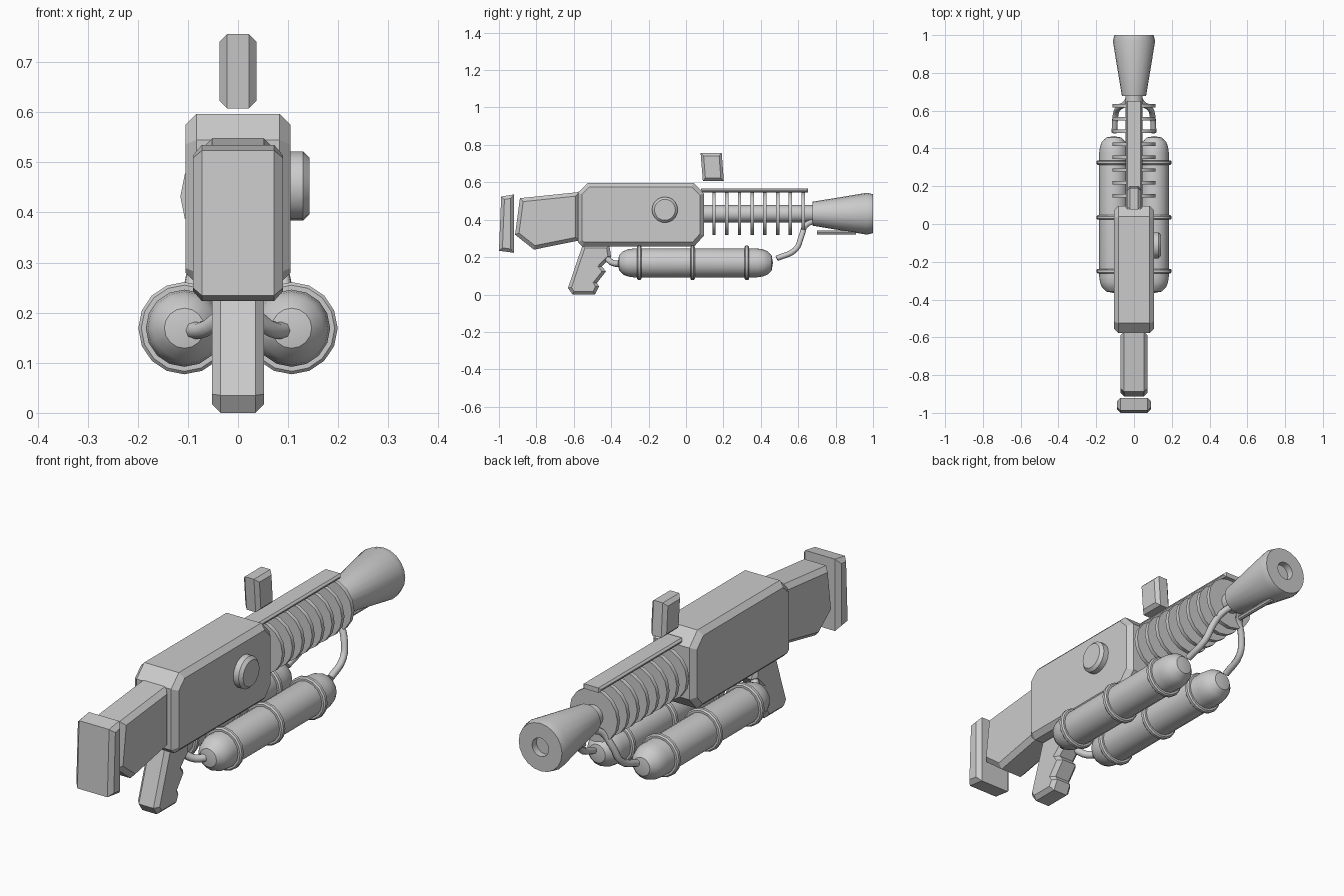
import bpy, bmesh, math
from mathutils import Vector, Matrix

if "Cube" in bpy.data.objects:
    bpy.data.objects.remove(bpy.data.objects["Cube"])

grey = bpy.data.materials.new("plain_grey")
grey.diffuse_color = (0.6, 0.6, 0.6, 1)
grey.use_nodes = True
grey.node_tree.nodes["Principled BSDF"].inputs["Base Color"].default_value = grey.diffuse_color


def finish(name, bm, smooth=False):
    bmesh.ops.recalc_face_normals(bm, faces=bm.faces)
    me = bpy.data.meshes.new(name)
    bm.to_mesh(me)
    bm.free()
    me.materials.append(grey)
    ob = bpy.data.objects.new(name, me)
    bpy.context.collection.objects.link(ob)
    if smooth:
        bpy.ops.object.select_all(action='DESELECT')
        bpy.context.view_layer.objects.active = ob
        ob.select_set(True)
        bpy.ops.object.shade_smooth_by_angle(angle=math.radians(32))
    return ob


def slab(name, profile, half, bevel):
    """Side profile (y, z) extruded across x, with chamfered side rims."""
    bm = bmesh.new()
    face = bm.faces.new([bm.verts.new((-half, y, z)) for y, z in profile])
    ext = bmesh.ops.extrude_face_region(bm, geom=[face], use_keep_orig=True)
    bmesh.ops.translate(bm, vec=(2 * half, 0, 0),
                        verts=[v for v in ext["geom"] if isinstance(v, bmesh.types.BMVert)])
    bmesh.ops.recalc_face_normals(bm, faces=bm.faces)
    rims = [e for e in bm.edges if abs(e.verts[0].co.x - e.verts[1].co.x) < 1e-6]
    bmesh.ops.bevel(bm, geom=rims, offset=bevel, segments=1, profile=0.5, affect='EDGES')
    return finish(name, bm)


def lathe(name, profile, x=0, z=0, sides=16, matrix=None):
    """Profile (y, radius) turned around a line parallel to y."""
    bm = bmesh.new()
    vs = [bm.verts.new((r, y, 0)) for y, r in profile]
    es = [bm.edges.new(p) for p in zip(vs, vs[1:])]
    bmesh.ops.spin(bm, geom=vs + es, cent=(0, 0, 0), axis=(0, 1, 0),
                   angle=2 * math.pi, steps=sides)
    bmesh.ops.remove_doubles(bm, verts=bm.verts, dist=1e-4)
    bm.transform(matrix or Matrix.Translation((x, 0, z)))
    return finish(name, bm, True)


def disc(y0, y1, r):
    return [(y0, 0), (y0, r), (y1, r), (y1, 0)]


def hose(name, points, radius):
    cu = bpy.data.curves.new(name, 'CURVE')
    cu.dimensions = '3D'
    cu.bevel_depth = radius
    cu.bevel_resolution = 2
    cu.use_fill_caps = True
    cu.resolution_u = 4
    sp = cu.splines.new('BEZIER')
    sp.bezier_points.add(len(points) - 1)
    for bp, p in zip(sp.bezier_points, points):
        bp.co = Vector(p)
        bp.handle_left_type = bp.handle_right_type = 'AUTO'
    cu.materials.append(grey)
    bpy.context.collection.objects.link(bpy.data.objects.new(name, cu))


# Main housing, stock and handle
slab("body", [(-0.578, 0.28), (-0.578, 0.545), (-0.525, 0.597), (0.04, 0.597),
              (0.096, 0.54), (0.096, 0.315), (0.045, 0.258), (-0.555, 0.258)], 0.105, 0.022)
slab("stock", [(-0.57, 0.289), (-0.57, 0.548), (-0.888, 0.515),
               (-0.914, 0.32), (-0.813, 0.24)], 0.072, 0.02)
slab("butt_plate", [(-0.988, 0.524), (-0.92, 0.535), (-0.92, 0.223), (-1.0, 0.234)], 0.09, 0.018)
slab("grip", [(-0.553, 0.265), (-0.631, 0.035), (-0.607, 0.0), (-0.487, 0.0),
              (-0.465, 0.043), (-0.476, 0.062), (-0.428, 0.123), (-0.449, 0.15),
              (-0.4, 0.2), (-0.41, 0.265)], 0.052, 0.017)

# Floating sight and top rail
slab("sight", [(0.078, 0.756), (0.191, 0.756), (0.202, 0.608), (0.09, 0.608)], 0.037, 0.015)
slab("top_rail", [(0.08, 0.545), (0.08, 0.566), (0.652, 0.566), (0.652, 0.545)], 0.043, 0.008)

# Round knob on the right side
turn = Matrix.Translation((0.1, -0.113, 0.453)) @ Matrix.Rotation(-math.pi / 2, 4, 'Z')
lathe("side_knob", [(0, 0), (0, 0.069), (0.03, 0.069), (0.043, 0.056), (0.043, 0)],
      sides=20, matrix=turn)

# Barrel with cooling fins
AXIS = 0.432
lathe("barrel", disc(0.08, 0.7, 0.046), z=AXIS)
for i in range(8):
    y = 0.15 + i * 0.068
    lathe(f"cooling_fin_{i + 1}", disc(y - 0.009, y + 0.009, 0.115), z=AXIS)

# Flared muzzle with a shallow bore, and the thin rod below it
lathe("muzzle", [(0.677, 0), (0.677, 0.064), (0.968, 0.112), (1.0, 0.104), (1.0, 0.04),
                 (0.97, 0.04), (0.97, 0)], z=AXIS, sides=20)
lathe("under_rod", disc(0.70, 0.91, 0.011), z=0.332, sides=8)

# Twin tanks with bands and hoses
for side, s in (("left", -1), ("right", 1)):
    cx, cz, r, mid = 0.107 * s, 0.169, 0.077, 0.05
    cap = [(0.415, 0), (0.408, 0.04), (0.385, 0.063), (0.36, 0.073), (0.33, r)]
    lathe(f"{side}_tank", [(mid - y, q) for y, q in cap] + [(mid + y, q) for y, q in cap[::-1]],
          x=cx, z=cz)
    for i, y in enumerate((-0.25, 0.035, 0.325)):
        lathe(f"{side}_tank_band_{i + 1}",
              [(y - 0.012, r - 0.01), (y - 0.012, 0.086), (y - 0.006, 0.092),
               (y + 0.006, 0.092), (y + 0.012, 0.086), (y + 0.012, r - 0.01)], x=cx, z=cz)
    hose(f"{side}_front_hose", [(0.104 * s, 0.485, 0.193), (0.096 * s, 0.585, 0.24),
                                (0.078 * s, 0.617, 0.31), (0.045 * s, 0.64, 0.37),
                                (0.02 * s, 0.69, 0.395)], 0.015)
    hose(f"{side}_rear_hose", [(0.1 * s, -0.34, 0.165), (0.065 * s, -0.39, 0.168),
                               (0.03 * s, -0.425, 0.195)], 0.017)
